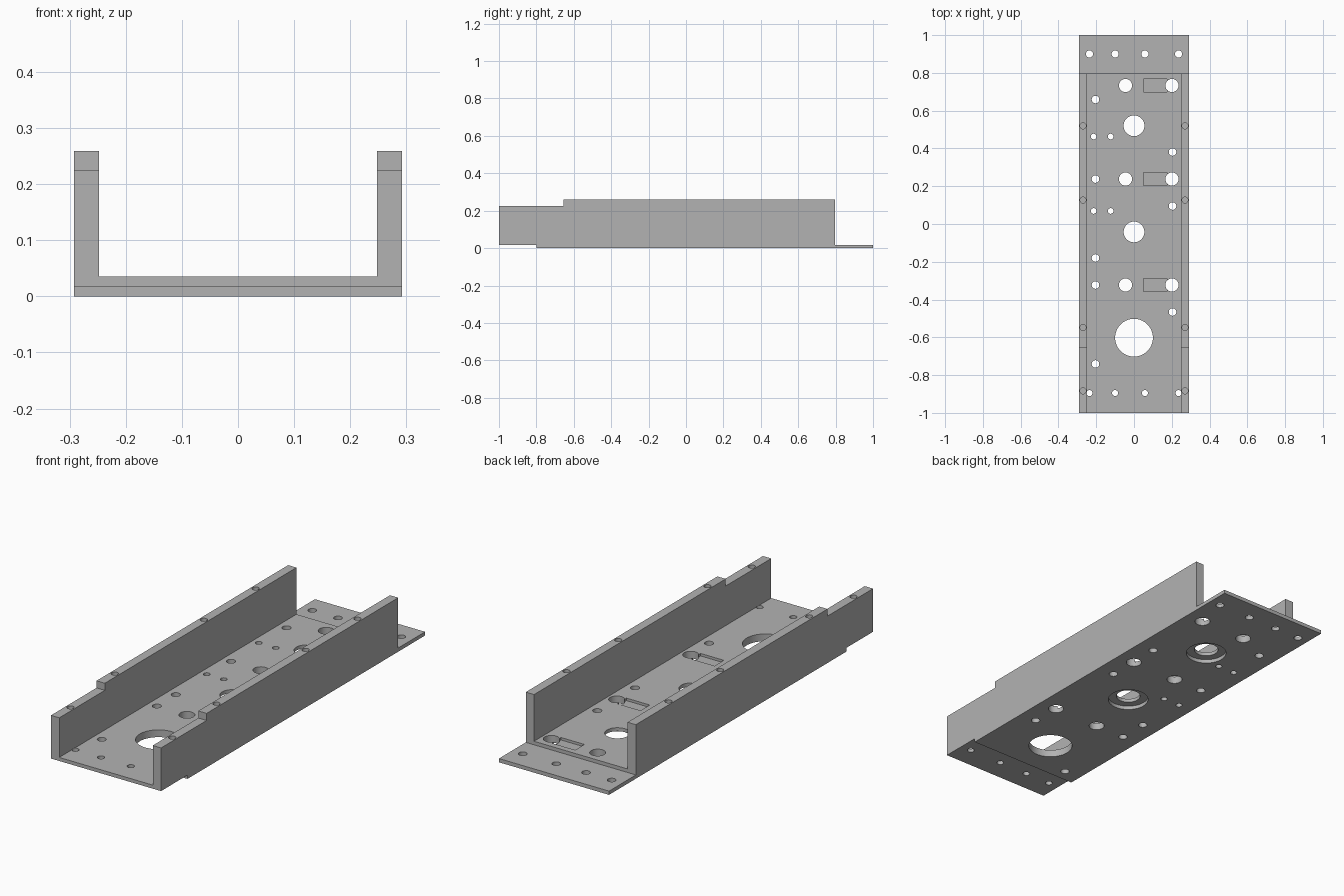
import bpy, bmesh
from mathutils import Matrix, Vector

if "Cube" in bpy.data.objects:
    bpy.data.objects.remove(bpy.data.objects["Cube"])

W, INNER, FLOOR, LIP, TOP, LOW = 0.292, 0.248, 0.035, 0.018, 0.259, 0.225
BACK, STEP, FRONT = 0.797, -0.655, -0.80

grey = bpy.data.materials.new("metal grey")
grey.diffuse_color = (0.45, 0.45, 0.45, 1)
grey.use_nodes = True
grey.node_tree.nodes["Principled BSDF"].inputs["Base Color"].default_value = grey.diffuse_color


def finish(bm, name):
    bmesh.ops.recalc_face_normals(bm, faces=bm.faces)
    me = bpy.data.meshes.new(name)
    bm.to_mesh(me)
    bm.free()
    ob = bpy.data.objects.new(name, me)
    bpy.context.collection.objects.link(ob)
    return ob


def box(bm, x0, x1, y0, y1, z0, z1):
    m = Matrix.Translation(((x0 + x1) / 2, (y0 + y1) / 2, (z0 + z1) / 2))
    bmesh.ops.create_cube(bm, size=1, matrix=m @ Matrix.Diagonal((x1 - x0, y1 - y0, z1 - z0, 1)))


def drill(bm, x, y, r, z0=-0.1, z1=FLOOR + 0.001, seg=32):
    bmesh.ops.create_cone(bm, cap_ends=True, segments=seg, radius1=r, radius2=r,
                          depth=z1 - z0, matrix=Matrix.Translation((x, y, (z0 + z1) / 2)))


# Channel body: side profile swept across the width
profile = [(-1, LIP), (FRONT, LIP), (FRONT, 0), (1, 0), (1, LIP), (BACK, LIP),
           (BACK, TOP), (STEP, TOP), (STEP, LOW), (-1, LOW)]
bm = bmesh.new()
face = bm.faces.new([bm.verts.new((-W, y, z)) for y, z in profile])
ext = bmesh.ops.extrude_face_region(bm, geom=[face])
bmesh.ops.translate(bm, vec=Vector((2 * W, 0, 0)),
                    verts=[v for v in ext["geom"] if isinstance(v, bmesh.types.BMVert)])
body = finish(bm, "channel_body")
body.data.materials.append(grey)

# Space between the two walls
cut = bmesh.new()
box(cut, -INNER, INNER, -1.2, 1.2, FLOOR, 0.5)

# End rows of fixing holes
for x in (-0.236, -0.10, 0.058, 0.236):
    drill(cut, x, 0.90, 0.019)
    drill(cut, x, -0.895, 0.016)

# Large floor openings, two counterbored from below
drill(cut, 0, -0.602, 0.10, seg=64)
for y in (0.52, -0.042):
    drill(cut, 0, y, 0.055, seg=48)
    drill(cut, 0, y, 0.092, z1=LIP, seg=48)

# Paired holes with a shallow pocket beside the right one
for y in (0.733, 0.238, -0.323):
    drill(cut, -0.045, y, 0.035)
    drill(cut, 0.201, y, 0.035)
    box(cut, 0.05, 0.174, y - 0.035, y + 0.035, FLOOR - 0.012, FLOOR + 0.02)

# Small floor holes
for y in (0.659, 0.238, -0.18, -0.323, -0.741):
    drill(cut, -0.204, y, 0.020)
for y in (0.381, 0.095, -0.466):
    drill(cut, 0.204, y, 0.020)
for y in (0.463, 0.069):
    for x in (-0.214, -0.124):
        drill(cut, x, y, 0.015)

# Blind holes in the wall tops
for y in (0.519, 0.127, -0.548, -0.884):
    for s in (-1, 1):
        drill(cut, s * 0.27, y, 0.016, z0=0.13, z1=0.4)

cutter = finish(cut, "cutter")
cutter.hide_render = True

mod = body.modifiers.new("cuts", 'BOOLEAN')
mod.operation = 'DIFFERENCE'
mod.solver = 'EXACT'
mod.use_self = True
mod.object = cutter
bpy.context.view_layer.objects.active = body
body.select_set(True)
bpy.ops.object.modifier_apply(modifier=mod.name)
bpy.data.objects.remove(cutter)

# One material on every face, smooth hole walls with sharp rims
body.data.materials.clear()
body.data.materials.append(grey)
for p in body.data.polygons:
    p.material_index = 0
bpy.ops.object.select_all(action='DESELECT')
body.select_set(True)
bpy.ops.object.shade_smooth_by_angle()
